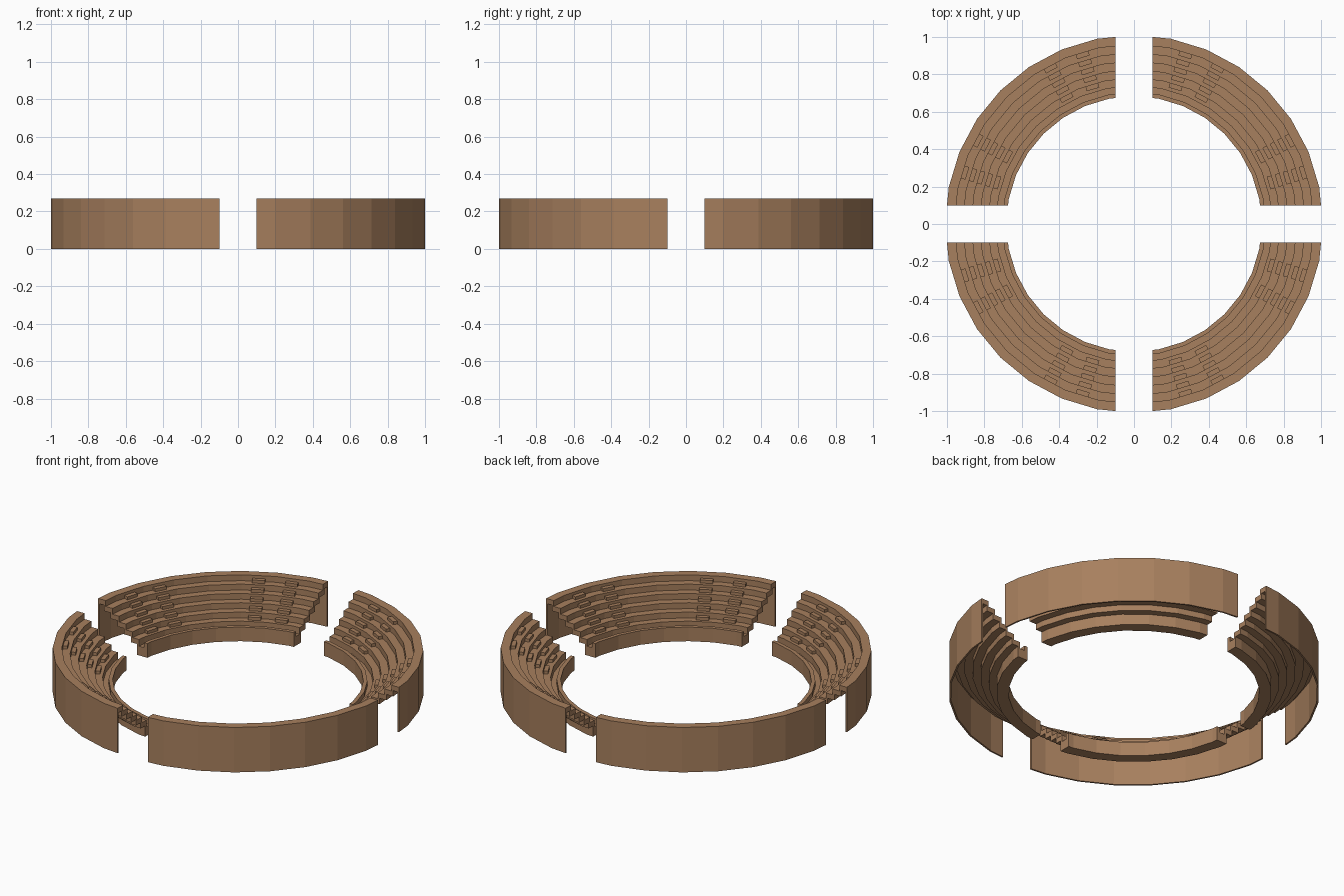
import bpy, bmesh, math
from mathutils import Matrix, Vector

if "Cube" in bpy.data.objects:
    bpy.data.objects.remove(bpy.data.objects["Cube"])

SEG = 8                      # facets per quarter (32-sided ring)
GAP = 0.10                   # half width of the aisles between quarters
STEP = math.pi / 2 / SEG
RISERS = [0.738, 0.78, 0.825, 0.87, 0.915, 0.96]
LEVELS = [0.095, 0.13, 0.165, 0.20, 0.235, 0.27]
R_OUT, R_IN = 1.0098, 0.683

clay = bpy.data.materials.new("warm_brown")
clay.diffuse_color = (0.39, 0.215, 0.112, 1)
clay.use_nodes = True
clay.node_tree.nodes["Principled BSDF"].inputs["Base Color"].default_value = clay.diffuse_color


def profile():
    """Hollow stepped cross-section as (radius, height)."""
    # inner kerb with a small walkway behind it
    p = [(R_IN, 0), (R_IN, 0.085), (R_IN + 0.022, 0.085),
         (R_IN + 0.022, 0.055), (RISERS[0], 0.055)]
    # seating steps
    for i, (r, z) in enumerate(zip(RISERS, LEVELS)):
        p.append((r, z))
        p.append((RISERS[i + 1] if i < 5 else R_OUT, z))
    # thin outer wall, down to the ground
    p += [(R_OUT, 0), (R_OUT - 0.01, 0), (R_OUT - 0.01, LEVELS[5] - 0.03)]
    # stepped underside
    for i in range(5, -1, -1):
        p.append((RISERS[i] + 0.012, LEVELS[i] - 0.03))
        p.append((RISERS[i] + 0.012, LEVELS[i - 1] - 0.03 if i else 0))
    return p


def add_object(name, bm, turn):
    bmesh.ops.recalc_face_normals(bm, faces=bm.faces)
    me = bpy.data.meshes.new(name)
    bm.to_mesh(me)
    bm.free()
    me.materials.append(clay)
    ob = bpy.data.objects.new(name, me)
    me.transform(Matrix.Rotation(turn, 4, 'Z'))
    bpy.context.collection.objects.link(ob)


def stand(name, turn):
    """One quarter of the seating, swept round and trimmed by the aisles."""
    bm = bmesh.new()
    rings = []
    for k in range(SEG + 1):
        a = k * STEP
        rings.append([bm.verts.new((r * math.cos(a), r * math.sin(a), z))
                      for r, z in profile()])
    n = len(rings[0])
    for a, b in zip(rings, rings[1:]):
        for j in range(n):
            bm.faces.new((a[j], a[(j + 1) % n], b[(j + 1) % n], b[j]))
    for axis in (Vector((1, 0, 0)), Vector((0, 1, 0))):
        geom = bm.verts[:] + bm.edges[:] + bm.faces[:]
        bmesh.ops.bisect_plane(bm, geom=geom, dist=1e-6, plane_co=axis * GAP,
                               plane_no=axis, clear_inner=True)
        rim = [e for e in bm.edges if e.is_boundary and
               all(abs(v.co.dot(axis) - GAP) < 1e-4 for v in e.verts)]
        bmesh.ops.edgenet_fill(bm, edges=rim)
    add_object(name, bm, turn)


def stair_blocks(name, turn):
    """Half-height stair blocks against each riser, in four flights."""
    bm = bmesh.new()
    flat = math.cos(STEP / 2)
    for facet in (1, 2, 5, 6):
        rot = Matrix.Rotation((facet + 0.5) * STEP, 4, 'Z')
        for i in range(5):
            r = RISERS[i + 1] * flat - 0.0115
            m = rot @ Matrix.Translation((r, 0, LEVELS[i] + 0.008)) \
                @ Matrix.Diagonal((0.025, 0.07, 0.020, 1))
            bmesh.ops.create_cube(bm, size=1, matrix=m)
    add_object(name, bm, turn)


for q, side in enumerate(("back_right", "back_left", "front_left", "front_right")):
    stand("stand_" + side, q * math.pi / 2)
    stair_blocks("stair_blocks_" + side, q * math.pi / 2)
